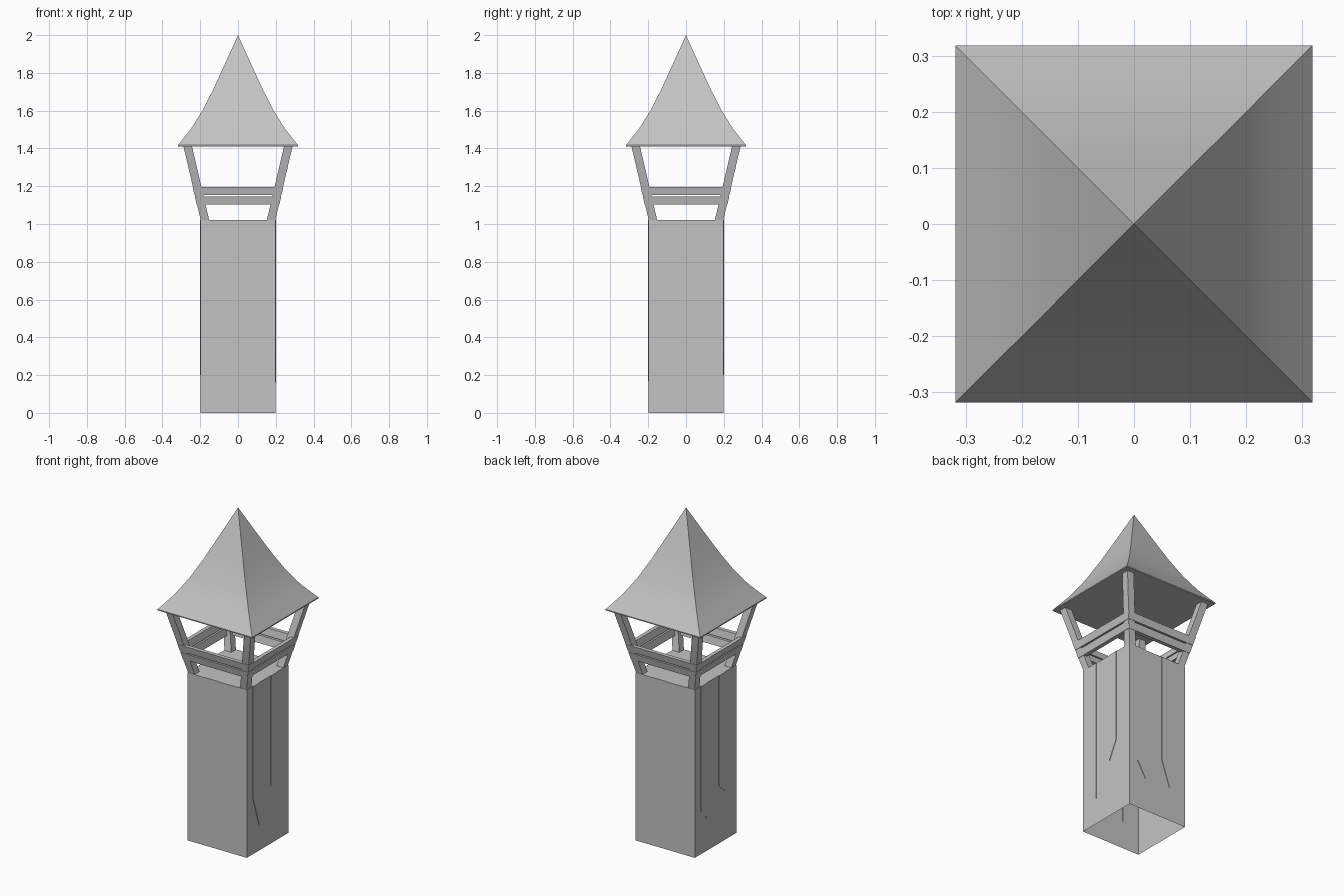
import bpy, bmesh, math
from mathutils import Matrix, Vector

cube = bpy.data.objects.get("Cube")
if cube:
    bpy.data.objects.remove(cube, do_unlink=True)

GREY = 0.55
stone = bpy.data.materials.new("plain_grey")
stone.use_nodes = True
stone.diffuse_color = (GREY, GREY, GREY, 1)
stone.node_tree.nodes["Principled BSDF"].inputs["Base Color"].default_value = (GREY, GREY, GREY, 1)


def finish(name, bm):
    bmesh.ops.recalc_face_normals(bm, faces=bm.faces)
    mesh = bpy.data.meshes.new(name)
    bm.to_mesh(mesh)
    bm.free()
    mesh.materials.append(stone)
    obj = bpy.data.objects.new(name, mesh)
    bpy.context.collection.objects.link(obj)
    return obj


def prism(name, lower, upper, turn=0):
    """Solid between two four-cornered outlines, turned in quarter steps."""
    bm = bmesh.new()
    spin = Matrix.Rotation(turn * math.pi / 2, 4, "Z")
    a = [bm.verts.new(spin @ Vector(p)) for p in lower]
    b = [bm.verts.new(spin @ Vector(p)) for p in upper]
    bm.faces.new(a)
    bm.faces.new(b)
    for i in range(4):
        j = (i + 1) % 4
        bm.faces.new((a[i], a[j], b[j], b[i]))
    return finish(name, bm)


def square(cx, cy, hx, hy, z):
    return [(cx + sx * hx, cy + sy * hy, z)
            for sx, sy in ((-1, -1), (1, -1), (1, 1), (-1, 1))]


# Shaft: square box with an open bottom
HALF, TOP, EAVES = 0.199, 1.02, 1.415
bm = bmesh.new()
low = [bm.verts.new(p) for p in square(0, 0, HALF, HALF, 0)]
high = [bm.verts.new(p) for p in square(0, 0, HALF, HALF, TOP)]
for i in range(4):
    j = (i + 1) % 4
    bm.faces.new((low[i], low[j], high[j], high[i]))
bm.faces.new(high)
finish("shaft", bm)

# Thin slats on the shaft walls: edges across the wall and slanted lower ends
slat_ends = [((0.34, 0.16), (0.35, 0.46)), ((0.30, 0.20), (0.37, 0.21)),
             ((0.26, 0.20), (0.35, 0.30)), ((0.30, 0.17), (0.35, 0.21))]
for turn, ends in enumerate(slat_ends):
    for (u0, u1), (z0, z1) in zip(((-0.143, -0.085), (0.03, 0.086)), ends):
        x0, x1 = HALF - 0.002, HALF + 0.003
        prism("wall_slat",
              [(x0, u0, z0), (x1, u0, z0), (x1, u1, z1), (x0, u1, z1)],
              [(x0, u0, TOP), (x1, u0, TOP), (x1, u1, TOP), (x0, u1, TOP)], turn)


# Corner posts leaning outward
def post_centre(z):
    return 0.175 + 0.092 * (z - TOP) / (EAVES - TOP)


POST = 0.0225
for turn in range(4):
    c0, c1 = post_centre(TOP), post_centre(EAVES)
    prism("corner_post", square(c0, c0, POST, POST, TOP),
          square(c1, c1, POST, POST, EAVES), turn)

# Two railing boards per side, leaning with the posts
for turn in range(4):
    for name, z0, z1 in (("lower_rail", 1.103, 1.146), ("upper_rail", 1.154, 1.197)):
        outlines = []
        for z in (z0, z1):
            outer = post_centre(z) + POST
            outlines.append(square(outer - 0.01, 0, 0.012, outer, z))
        prism(name, *outlines, turn)

# Roof: concave pyramid with a flat underside
profile = [(0.318, 1.411), (0.318, 1.417), (0.25, 1.502), (0.19, 1.598),
           (0.135, 1.705), (0.07, 1.846)]
bm = bmesh.new()
rings = [[bm.verts.new(p) for p in square(0, 0, r, r, z)] for r, z in profile]
apex = bm.verts.new((0, 0, 2))
bm.faces.new(rings[0])
for i in range(4):
    j = (i + 1) % 4
    for a, b in zip(rings, rings[1:]):
        bm.faces.new((a[i], a[j], b[j], b[i]))
    bm.faces.new((rings[-1][i], rings[-1][j], apex))
roof = finish("roof", bm)
bpy.ops.object.select_all(action="DESELECT")
roof.select_set(True)
bpy.context.view_layer.objects.active = roof
bpy.ops.object.shade_smooth_by_angle(angle=math.radians(25))
